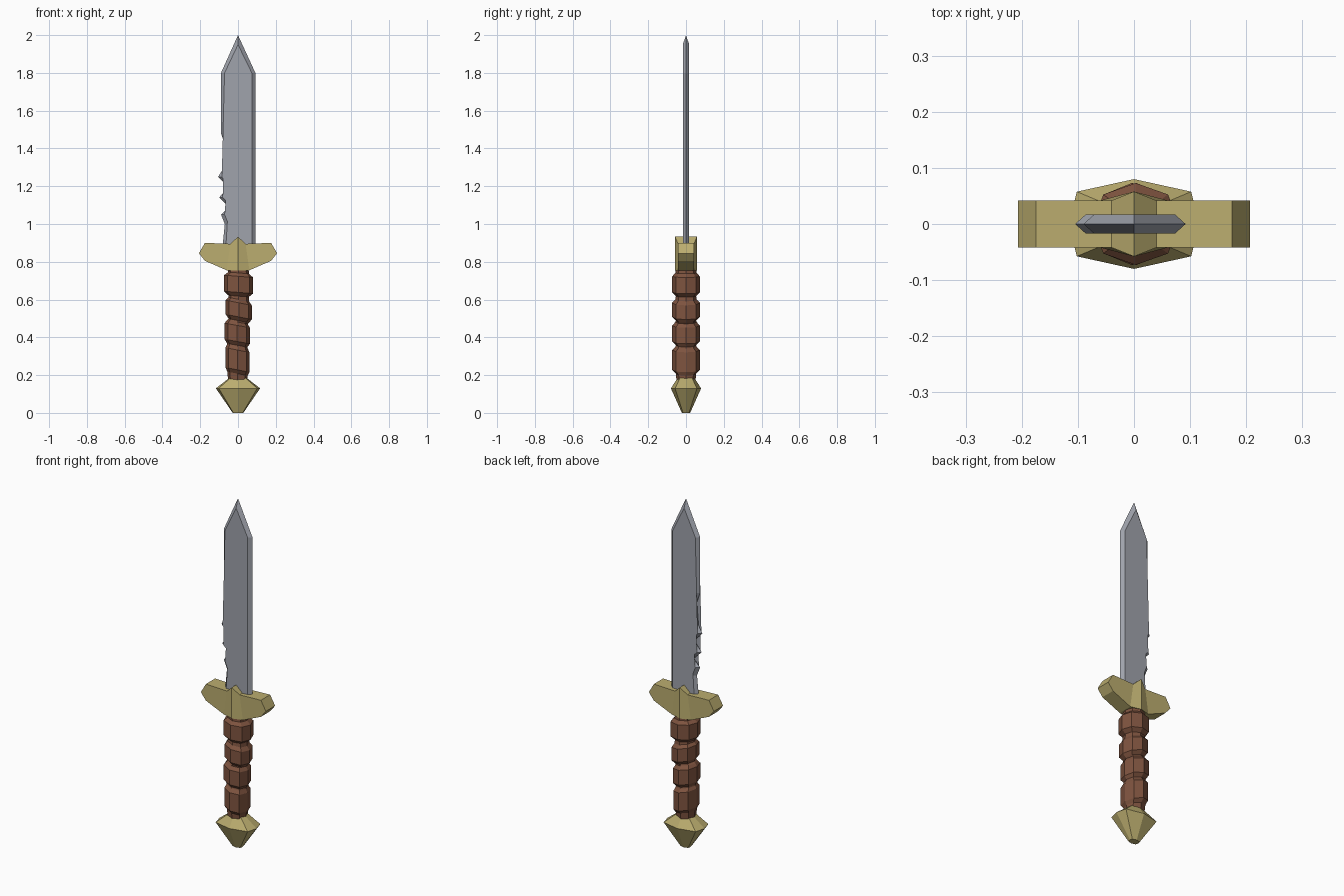
import bpy, bmesh

if "Cube" in bpy.data.objects:
    bpy.data.objects.remove(bpy.data.objects["Cube"], do_unlink=True)


def material(name, rgb):
    m = bpy.data.materials.new(name)
    m.use_nodes = True
    m.diffuse_color = (*rgb, 1)
    m.node_tree.nodes["Principled BSDF"].inputs["Base Color"].default_value = (*rgb, 1)
    return m


steel = material("steel", (0.35, 0.366, 0.413))
brass = material("brass", (0.50, 0.42, 0.16))
leather = material("leather", (0.21, 0.088, 0.05))


def finish(name, bm, mat, recalc=True):
    if recalc:
        bmesh.ops.recalc_face_normals(bm, faces=bm.faces)
    me = bpy.data.meshes.new(name)
    bm.to_mesh(me)
    bm.free()
    me.materials.append(mat)
    ob = bpy.data.objects.new(name, me)
    bpy.context.collection.objects.link(ob)
    return ob


def bridge(bm, a, b):
    for i in range(len(a)):
        j = (i + 1) % len(a)
        bm.faces.new((a[i], a[j], b[j], b[i]))


def loft(name, rings, corner, mat):
    """Stack of flattened octagons: (z, centre x, radius x, radius y, tilt)."""
    cx, cy = corner
    unit = [(1, 0), (cx, cy), (0, 1), (-cx, cy), (-1, 0), (-cx, -cy), (0, -1), (cx, -cy)]
    bm = bmesh.new()
    loops = [[bm.verts.new((x0 + u * rx, v * ry, z + tilt * u * rx)) for u, v in unit]
             for z, x0, rx, ry, tilt in rings]
    for a, b in zip(loops, loops[1:]):
        bridge(bm, a, b)
    bm.faces.new(loops[0])
    bm.faces.new(loops[-1])
    return finish(name, bm, mat)


# Pommel
loft("pommel", [(0, 0, .028, .022, 0), (.13, 0, .117, .08, 0), (.188, 0, .042, .042, 0)],
     (.87, .72), brass)

# Grip: bulging leather wraps separated by tilted grooves
wraps = [(.22, .345, -.003, .063, -.2), (.37, .475, -.004, .067, -.18),
         (.5, .595, .004, .069, -.2), (.63, .735, .003, .077, -.08)]
rings = [(.17, -.002, .05, .05, 0)]
for low, high, x0, r, tilt in wraps:
    rings += [(low - .012, x0, .054, .054, tilt), (low + .008, x0, r, .073, tilt),
              (high - .012, x0, r, .073, tilt), (high + .006, x0, .055, .056, tilt)]
rings.append((.78, 0, .055, .055, 0))
loft("grip", rings, (.75, .72), leather)

# Guard: one quarter with a raised centre ridge, mirrored both ways
outline = [(0, .755), (.06, .755), (.175, .805), (.207, .845), (.175, .9), (.04, .895), (0, .933)]
bm = bmesh.new()
front = [bm.verts.new((x, -.058 if x == 0 else -.042, z)) for x, z in outline]
back = [bm.verts.new((x, 0, z)) for x, z in outline]
bm.faces.new((front[0], front[1], front[5], front[6]))
bm.faces.new(front[1:6])
for i in range(len(outline) - 1):
    bm.faces.new((front[i + 1], front[i], back[i], back[i + 1]))
guard = finish("guard", bm, brass, recalc=False)
mirror = guard.modifiers.new("mirror", "MIRROR")
mirror.use_axis = (True, True, False)

# Blade: sharp outline at the middle, flat faces set in on both sides
notched = [(-.09, 1.8), (-.09, 1.48), (-.07, 1.42), (-.08, 1.29), (-.105, 1.25), (-.053, 1.195),
           (-.1, 1.14), (-.048, 1.09), (-.09, 1.05), (-.07, 1.0), (-.085, .85)]
edge = [(0, 2)] + notched + [(.092, .85), (.092, 1.8)]


def inset(x, z):
    if x == 0:
        return x, z - .05
    return x + (.019 if x < 0 else -.019), z


bm = bmesh.new()
rim = [bm.verts.new((x, 0, z)) for x, z in edge]
for y in (-.017, .017):
    flat = [bm.verts.new((px, y, pz)) for px, pz in (inset(x, z) for x, z in edge)]
    bridge(bm, rim, flat)
    bm.faces.new(flat)
bmesh.ops.triangulate(bm, faces=[f for f in bm.faces if len(f.verts) > 4])
finish("blade", bm, steel)
